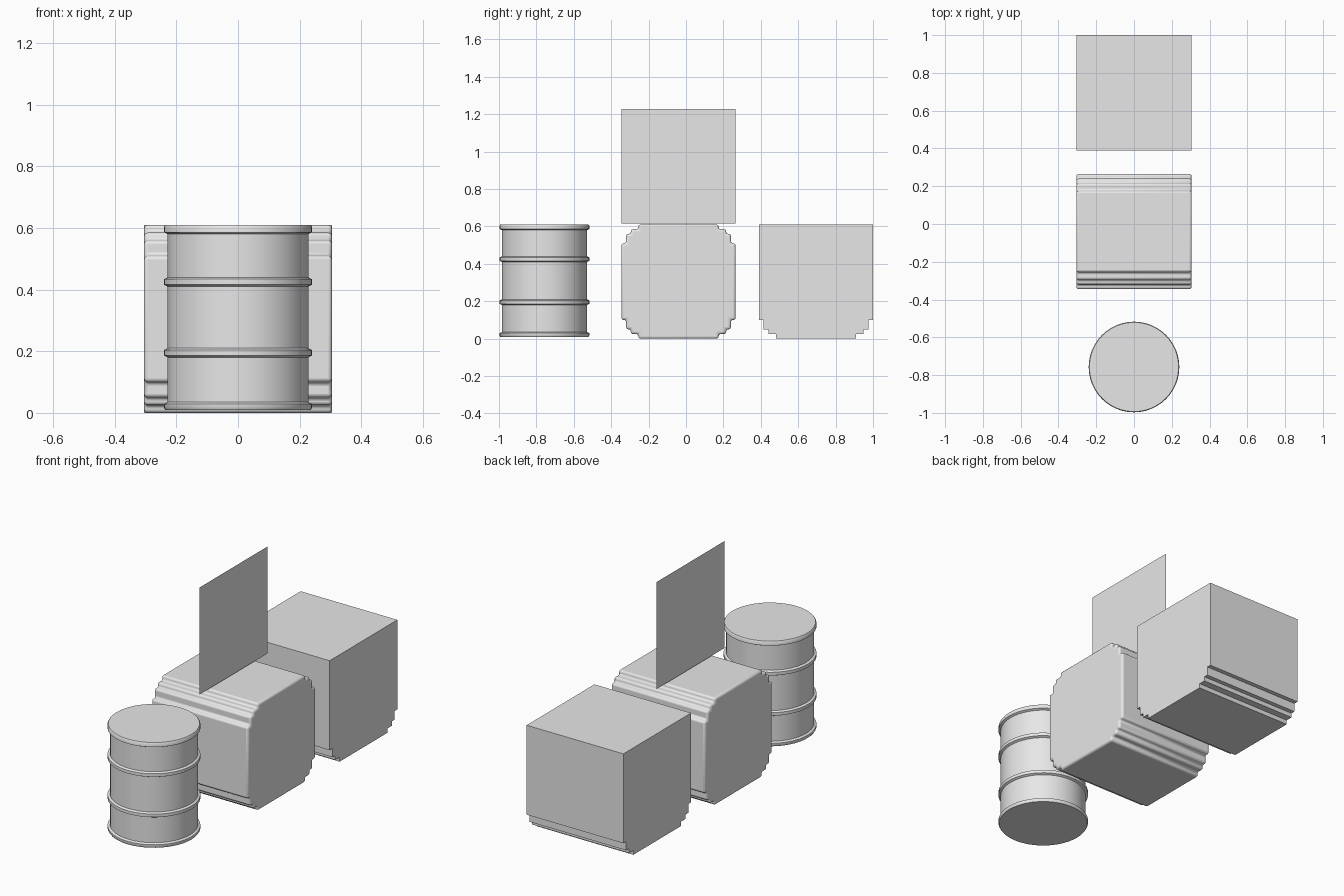
import bpy
import bmesh
from math import radians

cube = bpy.data.objects.get("Cube")
if cube:
    bpy.data.objects.remove(cube, do_unlink=True)

grey = bpy.data.materials.new("plain grey")
grey.use_nodes = True
grey.diffuse_color = (0.8, 0.8, 0.8, 1)
grey.node_tree.nodes["Principled BSDF"].inputs["Base Color"].default_value = grey.diffuse_color

HALF = 0.305
SIZE = 2 * HALF
# Stepped corner: (distance from centre, height above the base)
STEPS = [(0.305, 0.10), (0.28, 0.10), (0.28, 0.05), (0.255, 0.05),
         (0.255, 0.025), (0.215, 0.025), (0.215, 0.0)]


def add_object(name, bm, location):
    bmesh.ops.recalc_face_normals(bm, faces=bm.faces)
    mesh = bpy.data.meshes.new(name)
    bm.to_mesh(mesh)
    bm.free()
    mesh.materials.append(grey)
    obj = bpy.data.objects.new(name, mesh)
    obj.location = location
    bpy.context.collection.objects.link(obj)
    return obj


def smooth(obj, angle):
    bpy.ops.object.select_all(action="DESELECT")
    obj.select_set(True)
    bpy.context.view_layer.objects.active = obj
    bpy.ops.object.shade_smooth_by_angle(angle=radians(angle))


def stepped_block(name, y, stepped_top):
    """Extrude a side profile with stepped corners across the width."""
    right_bottom = STEPS[::-1]
    if stepped_top:
        right_top = [(d, SIZE - h) for d, h in STEPS]
    else:
        right_top = [(HALF, SIZE)]
    right = right_bottom + right_top
    outline = right + [(-d, h) for d, h in reversed(right)]
    bm = bmesh.new()
    side = bm.faces.new([bm.verts.new((-HALF, d, h)) for d, h in outline])
    swept = bmesh.ops.extrude_face_region(bm, geom=[side], use_keep_orig=True)
    verts = [g for g in swept["geom"] if isinstance(g, bmesh.types.BMVert)]
    bmesh.ops.translate(bm, verts=verts, vec=(SIZE, 0, 0))
    return add_object(name, bm, (0, y, 0))


# Rounded block with stepped corners all round
middle = stepped_block("stepped_block", -0.04, True)
bevel = middle.modifiers.new("rounded edges", "BEVEL")
bevel.width = 0.012
bevel.segments = 3
bevel.limit_method = "ANGLE"
smooth(middle, 40)

# Plain block with stepped bottom corners
stepped_block("plain_block", 0.695, False)

# Upright thin panel standing on the rounded block
bm = bmesh.new()
bm.faces.new([bm.verts.new((0, s * HALF, h)) for s, h in
              ((-1, 0), (1, 0), (1, SIZE), (-1, SIZE))])
add_object("upright_panel", bm, (0, -0.04, SIZE + 0.007))

# Drum: turned profile with end rims and two hoops
BODY, RIM, C = 0.228, 0.24, 0.006
profile = []
for low, high in ((0.01, 0.035), (0.18, 0.21), (0.41, 0.44), (0.58, 0.61)):
    profile += [(BODY, low), (RIM, low + C), (RIM, high - C), (BODY, high)]
profile[0] = (RIM - 0.004, 0.01)
profile[-1] = (RIM - 0.004, 0.61)

bm = bmesh.new()
rings = []
for radius, z in profile:
    ring = bmesh.ops.create_circle(bm, segments=48, radius=radius)["verts"]
    bmesh.ops.translate(bm, verts=ring, vec=(0, 0, z))
    rings.append(ring)
for a, b in zip(rings, rings[1:]):
    for i in range(len(a)):
        j = (i + 1) % len(a)
        bm.faces.new((a[i], a[j], b[j], b[i]))
bm.faces.new(rings[0])
bm.faces.new(rings[-1])
drum = add_object("drum", bm, (0, -0.757, 0))
smooth(drum, 40)
